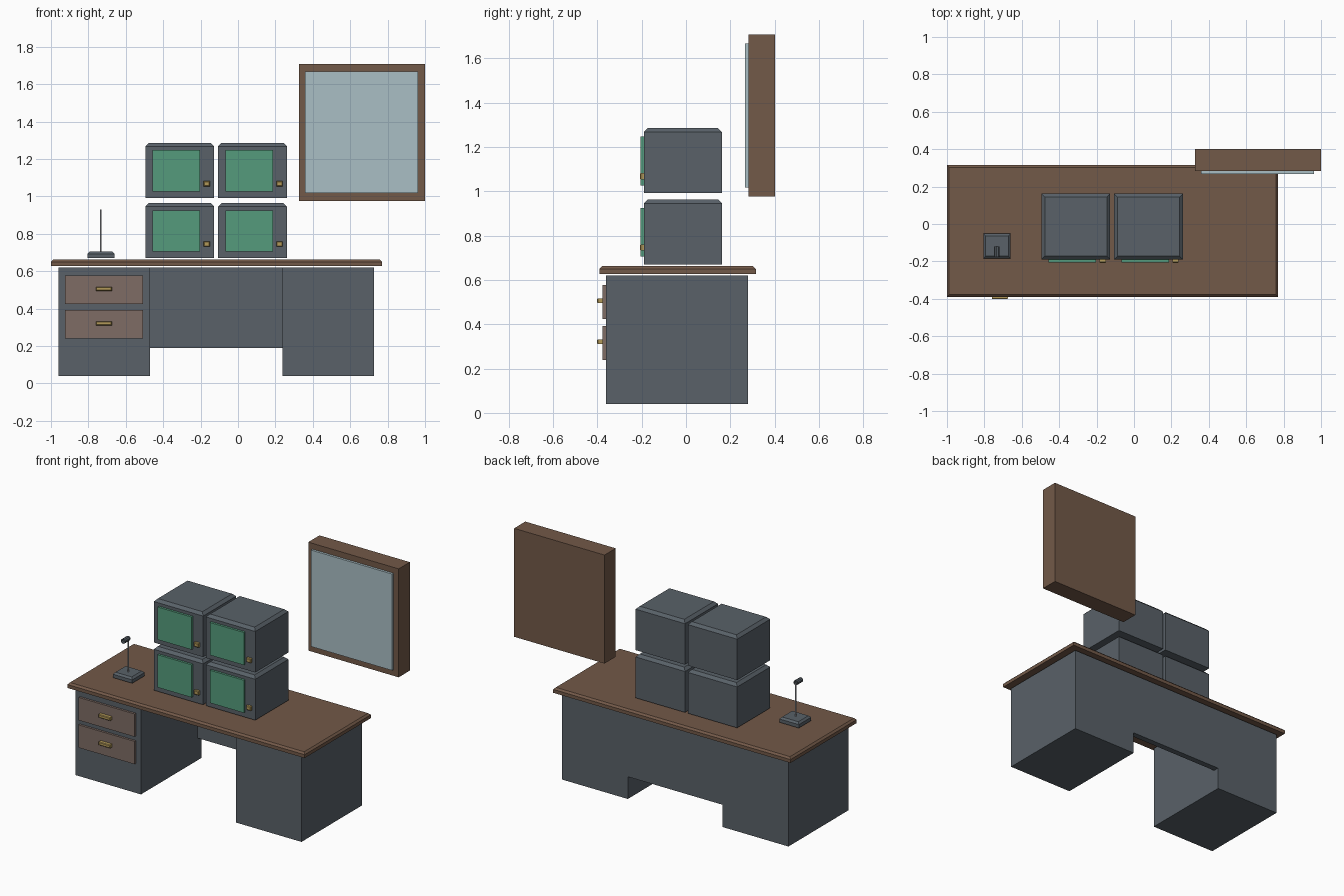
import bpy, bmesh
from math import pi
from mathutils import Matrix, Vector

if "Cube" in bpy.data.objects:
    bpy.data.objects.remove(bpy.data.objects["Cube"])


def material(name, rgb):
    m = bpy.data.materials.new(name)
    m.diffuse_color = (*rgb, 1)
    m.use_nodes = True
    m.node_tree.nodes["Principled BSDF"].inputs["Base Color"].default_value = m.diffuse_color
    return m


WOOD = material("wood", (0.17, 0.10, 0.065))
DRAWER = material("drawer_wood", (0.21, 0.15, 0.13))
STEEL = material("slate_steel", (0.10, 0.12, 0.14))
GREEN = material("green_screen", (0.09, 0.33, 0.20))
GLASS = material("pale_glass", (0.40, 0.52, 0.56))
BRASS = material("brass", (0.45, 0.32, 0.10))
CHROME = material("chrome", (0.45, 0.47, 0.50))


def finish(name, bm, mat):
    me = bpy.data.meshes.new(name)
    bm.normal_update()
    bm.to_mesh(me)
    bm.free()
    me.materials.append(mat)
    ob = bpy.data.objects.new(name, me)
    bpy.context.collection.objects.link(ob)
    return ob


def box(name, x, y, z, mat, chamfer=0.0, side=Vector((0, 0, 1))):
    """Box from (min, max) ranges; optionally chamfers the rim of one face."""
    bm = bmesh.new()
    bmesh.ops.create_cube(bm, size=1)
    for v in bm.verts:
        v.co = [(r[0] + r[1]) / 2 + c * (r[1] - r[0]) for r, c in zip((x, y, z), v.co)]
    if chamfer:
        bm.normal_update()
        face = max(bm.faces, key=lambda f: f.normal.dot(side))
        bmesh.ops.bevel(bm, geom=list(face.edges), offset=chamfer, segments=1,
                        affect='EDGES', profile=0.5)
    return finish(name, bm, mat)


def rod(name, centre, radius, length, mat, rot=Matrix(), caps=True, sides=10):
    bm = bmesh.new()
    bmesh.ops.create_cone(bm, cap_ends=caps, segments=sides, radius1=radius,
                          radius2=radius, depth=length,
                          matrix=Matrix.Translation(centre) @ rot)
    return finish(name, bm, mat)


FRONT = Vector((0, -1, 0))

# Desk: top, two pedestals, back panel
box("desk_top", (-1.0, 0.77), (-0.39, 0.315), (0.627, 0.662), WOOD, 0.012)
for label, x in (("left", (-0.96, -0.47)), ("right", (0.238, 0.727))):
    box(label + "_pedestal", x, (-0.362, 0.28), (0.04, 0.62), STEEL)
box("back_panel", (-0.47, 0.238), (0.24, 0.28), (0.19, 0.62), STEEL)

# Drawers with pulls
for label, z in (("upper", 0.501), ("lower", 0.316)):
    box(label + "_drawer", (-0.925, -0.508), (-0.377, -0.362), (z - 0.077, z + 0.077), DRAWER)
    box(label + "_drawer_pull", (-0.76, -0.674), (-0.402, -0.376),
        (z - 0.006, z + 0.016), BRASS, 0.004, FRONT)

# Two by two stack of monitors
for row, z in (("lower", 0.67), ("upper", 0.992)):
    for col, x in (("left", -0.495), ("right", -0.106)):
        name = f"{row}_{col}_monitor"
        box(name, (x, x + 0.368), (-0.19, 0.162), (z, z + 0.294), STEEL, 0.018)
        box(name + "_screen", (x + 0.039, x + 0.293), (-0.205, -0.19),
            (z + 0.035, z + 0.255), GREEN)
        box(name + "_knob", (x + 0.311, x + 0.345), (-0.208, -0.188),
            (z + 0.062, z + 0.09), BRASS, 0.004, FRONT)

# Desk microphone
box("microphone_base", (-0.805, -0.66), (-0.184, -0.052), (0.67, 0.705), STEEL, 0.012)
rod("microphone_stem", (-0.734, -0.122, 0.815), 0.005, 0.23, CHROME)
rod("microphone_head", (-0.734, -0.148, 0.93), 0.016, 0.058, STEEL,
    Matrix.Rotation(pi / 2, 4, 'X'), caps=False)

# Wall window
box("window_frame", (0.326, 1.0), (0.283, 0.402), (0.976, 1.707), WOOD)
box("window_pane", (0.358, 0.962), (0.267, 0.283), (1.018, 1.668), GLASS)
